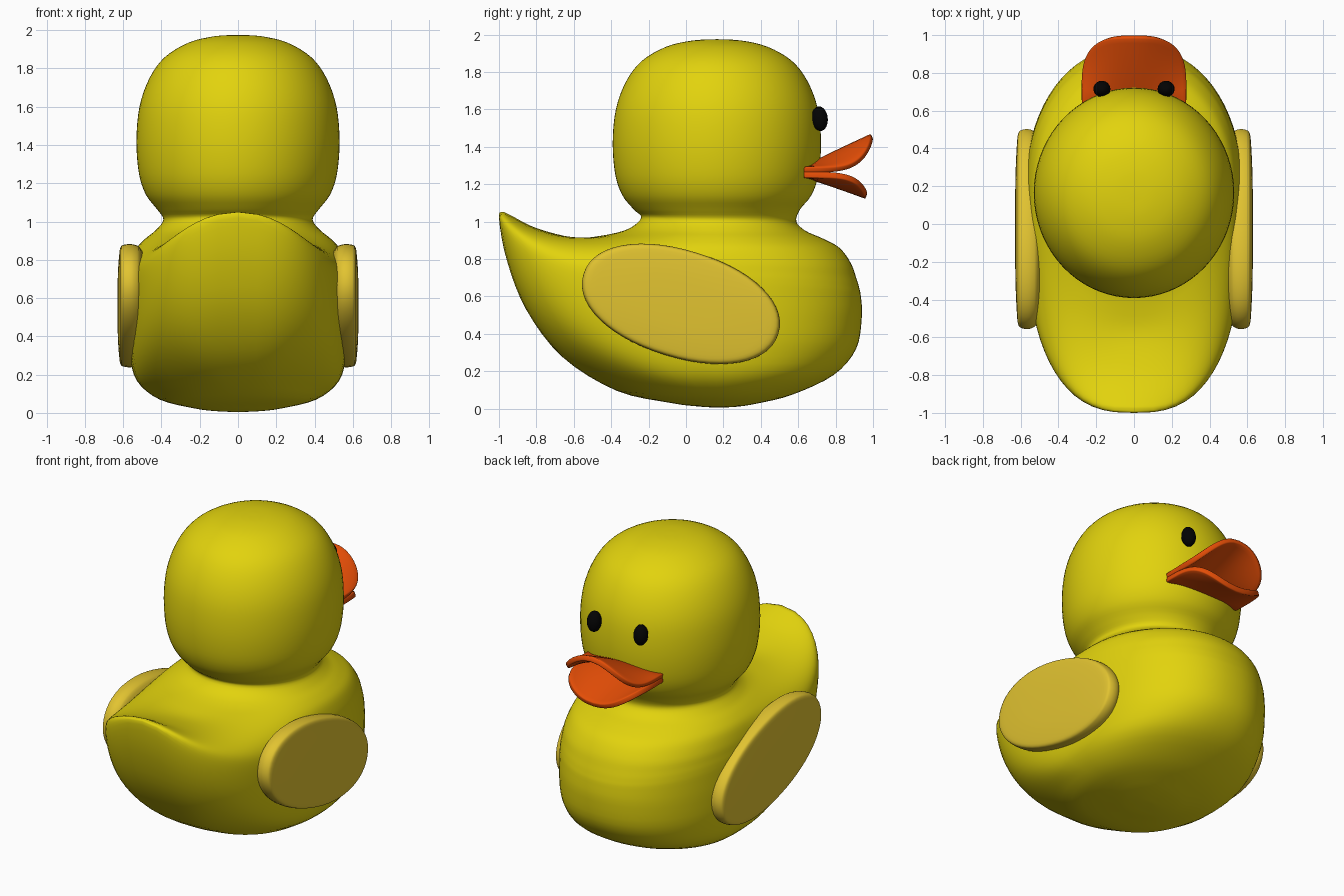
import bpy, bmesh, math
from mathutils import Vector, Matrix

if "Cube" in bpy.data.objects:
    bpy.data.objects.remove(bpy.data.objects["Cube"])


def material(name, rgb):
    m = bpy.data.materials.new(name)
    m.diffuse_color = (*rgb, 1)
    m.use_nodes = True
    m.node_tree.nodes["Principled BSDF"].inputs["Base Color"].default_value = m.diffuse_color
    return m


YELLOW = material("yellow", (0.76, 0.65, 0.004))
GOLD = material("gold", (0.76, 0.55, 0.03))
ORANGE = material("orange", (0.78, 0.075, 0.002))
BLACK = material("black", (0.001, 0.001, 0.001))


def spline(rows, sub):
    """Catmull-Rom interpolation through tuples."""
    out = []
    for i in range(len(rows) - 1):
        a, b, c, d = (rows[max(0, min(len(rows) - 1, i + k))] for k in (-1, 0, 1, 2))
        for j in range(sub):
            t = j / sub
            out.append([0.5 * (2*q + (r - p)*t + (2*p - 5*q + 4*r - s)*t*t + (3*q - p - 3*r + s)*t**3)
                        for p, q, r, s in zip(a, b, c, d)])
    return out + [list(rows[-1])]


def loft(name, rings, mat, closed=True, angle=50):
    """Skin a list of equally long rings of points."""
    bm = bmesh.new()
    vs = [[bm.verts.new(p) for p in ring] for ring in rings]
    n = len(vs[0])
    for a, b in zip(vs, vs[1:]):
        for k in range(n if closed else n - 1):
            m = (k + 1) % n
            bm.faces.new((a[k], b[k], b[m], a[m]))
    bmesh.ops.remove_doubles(bm, verts=bm.verts, dist=1e-5)
    bmesh.ops.recalc_face_normals(bm, faces=bm.faces)
    me = bpy.data.meshes.new(name)
    bm.to_mesh(me)
    bm.free()
    ob = bpy.data.objects.new(name, me)
    bpy.context.collection.objects.link(ob)
    me.materials.append(mat)
    bpy.ops.object.select_all(action='DESELECT')
    ob.select_set(True)
    bpy.context.view_layer.objects.active = ob
    bpy.ops.object.shade_smooth_by_angle(angle=math.radians(angle))
    return ob


def spow(v, e):
    return math.copysign(abs(v) ** e, v)


def clamp(v):
    return max(0, min(1, v))


# Head and body: one skin whose profile morphs from beak side, to flank, to tail
YC = 0.165
head = [(1.975, 0), (1.968, 0.13), (1.935, 0.27), (1.86, 0.40), (1.75, 0.485), (1.6, 0.54),
        (1.42, 0.557), (1.25, 0.543), (1.14, 0.505), (1.065, 0.445)]
rows = [(YC + r, z, 0.953 * r, z, YC - r, z) for z, r in head]
rows += [  # front y, z,  flank x, z,  back y, z
    (0.59, 1.00, 0.39, 1.01, -0.24, 1.02),
    (0.64, 0.95, 0.43, 0.955, -0.31, 0.96),
    (0.73, 0.91, 0.485, 0.91, -0.45, 0.925),
    (0.82, 0.86, 0.53, 0.86, -0.60, 0.915),
    (0.88, 0.78, 0.555, 0.79, -0.80, 0.965),
    (0.91, 0.70, 0.565, 0.73, -0.94, 1.035),
    (0.925, 0.65, 0.57, 0.69, -0.98, 1.05),
    (0.935, 0.60, 0.573, 0.63, -1.00, 1.02),
    (0.94, 0.49, 0.575, 0.48, -0.96, 0.80),
    (0.91, 0.32, 0.567, 0.32, -0.855, 0.53),
    (0.79, 0.18, 0.53, 0.17, -0.66, 0.275),
    (0.57, 0.075, 0.41, 0.07, -0.37, 0.095),
    (0.38, 0.027, 0.22, 0.022, -0.08, 0.03),
    (0.27, 0.01, 0.10, 0.008, 0.06, 0.012),
    (YC, 0.005, 0, 0.005, YC, 0.005)]
N, SUB = 72, 4
rings = []
for fy, fz, sx, sz, by, bz in spline(rows, SUB):
    ring = []
    body = clamp((1 - fz) * 4)
    for k in range(N):
        a = 2 * math.pi * k / N
        c, s = math.cos(a), math.sin(a)
        e = 1 - body * (0.3 * clamp((YC - by - 0.4) / 0.4) if s < 0 else
                        0.08 * clamp((fy - YC - 0.35) / 0.3))
        x = spow(c, e)
        y = YC + (fy - YC if s > 0 else YC - by) * spow(s, e)
        z = sz + ((fz if s > 0 else bz) - sz) * (1 - min(1, x * x))
        ring.append(Vector((sx * x, y, max(z, 0))))
    rings.append(ring)
# relax the sides of the tail so its ridge fades into the flanks
for _ in range(28):
    old = rings
    rings = [list(r) for r in old]
    for i in range(12 * SUB, 21 * SUB):
        for k in range(N // 2, N):
            w = 0.5 * math.sin(4 * math.pi * k / N) ** 2
            rings[i][k] = old[i][k].lerp((old[i - 1][k] + old[i + 1][k]) / 2, w)
loft("head_and_body", rings, YELLOW, angle=80)

# Wings: tilted oval pads with rounded rims, slightly domed
wing_profile = [(0, 0.46), (0.7, 0.48), (0.93, 0.51), (0.985, 0.535), (1.0, 0.565),
                (0.99, 0.595), (0.96, 0.612), (0.85, 0.62), (0.5, 0.628), (0, 0.63)]
tilt = Matrix.Rotation(math.radians(-17), 4, 'X')
for side, label in ((1, "right"), (-1, "left")):
    rings = []
    for scale, x in spline(wing_profile, 3):
        ring = []
        for k in range(56):
            a = 2 * math.pi * k / 56
            p = tilt @ Vector((0, 0.545 * scale * spow(math.cos(a), 0.94),
                               0.286 * scale * spow(math.sin(a), 0.94)))
            ring.append((side * x, p.y - 0.027, p.z + 0.56))
        rings.append(ring)
    loft(label + "_wing", rings, GOLD, angle=80)

# Eyes
for side, label in ((1, "right"), (-1, "left")):
    bpy.ops.mesh.primitive_uv_sphere_add(segments=24, ring_count=16, radius=1,
                                         location=(side * 0.17, 0.715, 1.55))
    eye = bpy.context.object
    eye.name = label + "_eye"
    eye.scale = (0.045, 0.043, 0.066)
    eye.rotation_euler = (math.radians(6), 0, 0)
    eye.data.materials.append(BLACK)
    bpy.ops.object.shade_smooth()


# Beak: two flared half-oval lips, arched up and down away from each other
def lip(name, base_z, rise, length, power):
    rings = []
    for i in range(13):
        s = i / 12
        ring = []
        for k in range(41):
            a = math.pi * k / 40
            x = s * 0.275 * spow(math.cos(a), 0.65)
            y = 0.63 + s * length * spow(math.sin(a), 0.55)
            fall = 1 - min(1, abs(x) / 0.275) ** 2
            ring.append((x, y, base_z + rise * ((y - 0.63) / length) ** power * fall))
        rings.append(ring)
    ob = loft(name, rings, ORANGE, closed=False)
    mod = ob.modifiers.new("thickness", 'SOLIDIFY')
    mod.thickness = 0.035
    mod.offset = 0
    bev = ob.modifiers.new("soft_rim", 'BEVEL')
    bev.width = 0.01
    bev.segments = 2
    bev.limit_method = 'ANGLE'
    bev.angle_limit = math.radians(50)


lip("upper_beak", 1.276, 0.177, 0.365, 0.95)
lip("lower_beak", 1.25, -0.112, 0.335, 1.1)
